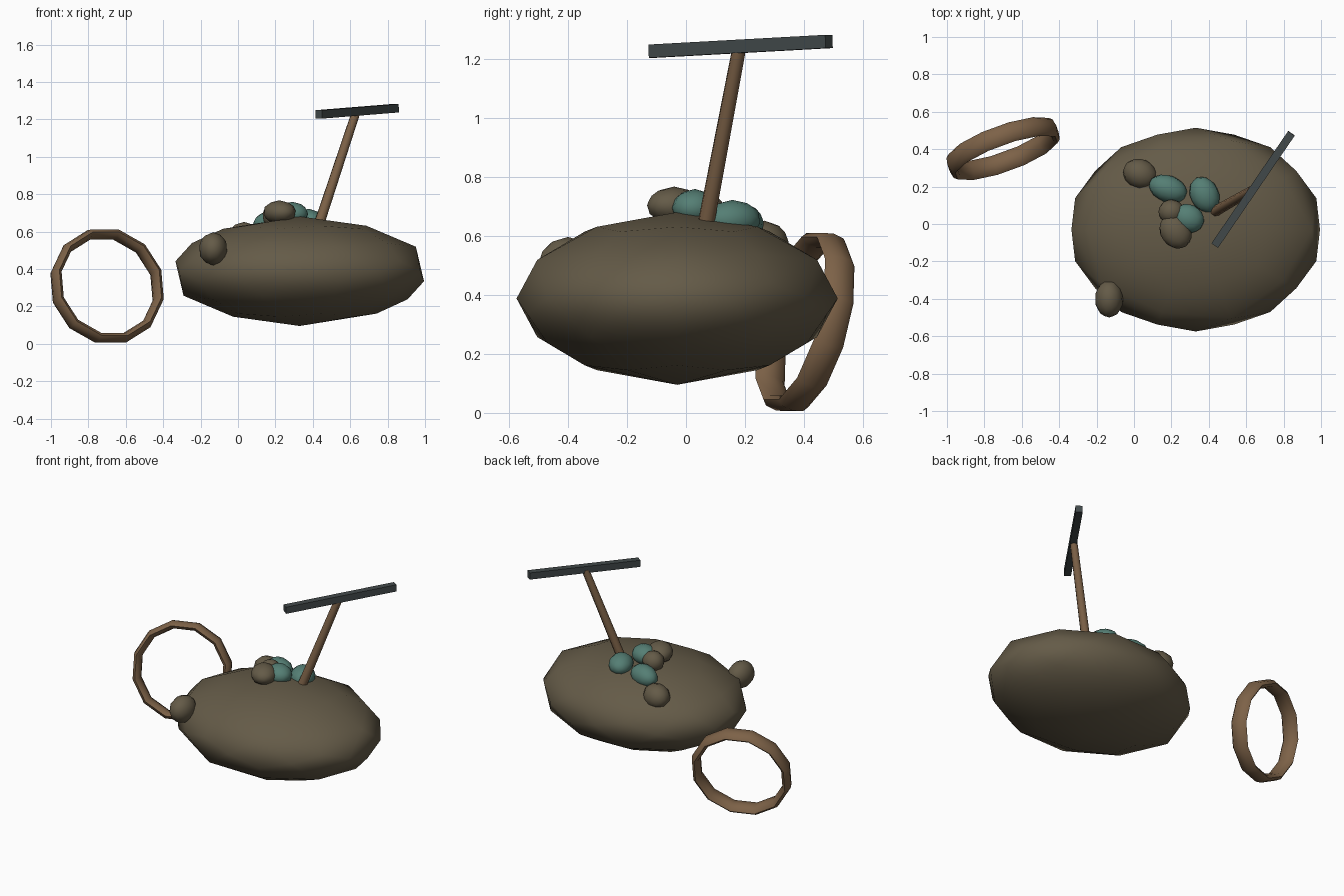
import bpy
import math
from mathutils import Vector, Matrix

cube = bpy.data.objects.get("Cube")
if cube:
    bpy.data.objects.remove(cube, do_unlink=True)


def material(name, rgb):
    mat = bpy.data.materials.new(name)
    mat.use_nodes = True
    color = (*rgb, 1)
    mat.diffuse_color = color
    mat.node_tree.nodes["Principled BSDF"].inputs["Base Color"].default_value = color
    return mat


earth = material("earth_brown", (0.128, 0.104, 0.064))
wood = material("wood_brown", (0.205, 0.122, 0.064))
teal = material("teal_stone", (0.09, 0.21, 0.175))
iron = material("dark_iron", (0.055, 0.068, 0.07))


def finish(name, mat, smooth_angle=None):
    obj = bpy.context.object
    obj.name = name
    obj.data.materials.append(mat)
    if smooth_angle:
        bpy.ops.object.shade_smooth_by_angle(angle=math.radians(smooth_angle))
    return obj


def lump(name, mat, center, radii, turn=0):
    """Rounded icosahedron; one subdivision shrinks it to about 0.8 of its size."""
    bpy.ops.mesh.primitive_ico_sphere_add(subdivisions=1, radius=1.25, location=center,
                                          rotation=(0, 0, math.radians(turn)))
    obj = bpy.context.object
    obj.scale = radii
    rounding = obj.modifiers.new("rounding", 'SUBSURF')
    rounding.levels = rounding.render_levels = 1
    rounding.use_limit_surface = False
    bpy.ops.object.modifier_apply(modifier=rounding.name)
    return finish(name, mat, 60)


# Large faceted mound
lump("mound", earth, (0.33, -0.03, 0.388), (0.681, 0.547, 0.287))

# Earth lumps resting on the mound
lump("back_lump", earth, (0.033, 0.267, 0.57), (0.095, 0.08, 0.08), -25)
lump("top_lump", earth, (0.222, -0.04, 0.703), (0.081, 0.098, 0.063), 35)
lump("middle_lump", earth, (0.2, 0.065, 0.685), (0.07, 0.066, 0.066))
lump("side_lump", earth, (-0.133, -0.4, 0.508), (0.076, 0.1, 0.087))

# Teal stones between the lumps
lump("left_stone", teal, (0.377, 0.157, 0.655), (0.077, 0.1, 0.066), 25)
lump("right_stone", teal, (0.182, 0.188, 0.64), (0.106, 0.072, 0.07), -20)
lump("top_stone", teal, (0.29, 0.03, 0.695), (0.087, 0.076, 0.063), -25)

# Wooden shaft planted in the mound
foot, tip = Vector((0.42, 0.06, 0.6)), Vector((0.63, 0.18, 1.235))
shaft = tip - foot
bpy.ops.mesh.primitive_cone_add(vertices=8, radius1=0.029, radius2=0.024,
                                depth=shaft.length, location=(foot + tip) / 2)
bpy.context.object.rotation_euler = shaft.to_track_quat('Z', 'Y').to_euler()
finish("shaft", wood, 60)

# Iron bar across the top of the shaft
along = Vector((0.41, 0.6, 0.033)).normalized()
across = Vector((0, 0, 1)).cross(along).normalized()
bpy.ops.mesh.primitive_cube_add(size=1)
bar = finish("iron_bar", iron)
turn = Matrix((along, across, along.cross(across))).transposed().to_4x4()
bar.matrix_world = (Matrix.Translation((0.637, 0.185, 1.243)) @ turn
                    @ Matrix.Diagonal((0.727, 0.043, 0.045, 1)))

# Wooden hoop standing beside the mound
bpy.ops.mesh.primitive_torus_add(major_segments=12, minor_segments=8,
                                 major_radius=0.294, minor_radius=0.026)
bpy.context.object.data.transform(Matrix.Diagonal((1, 1, 2.1, 1))
                                  @ Matrix.Rotation(math.radians(15), 4, 'Z'))
hoop = finish("hoop", wood, 65)
hoop.location = (-0.7, 0.403, 0.308)
hoop.rotation_euler = (math.radians(76), 0, math.radians(20))
